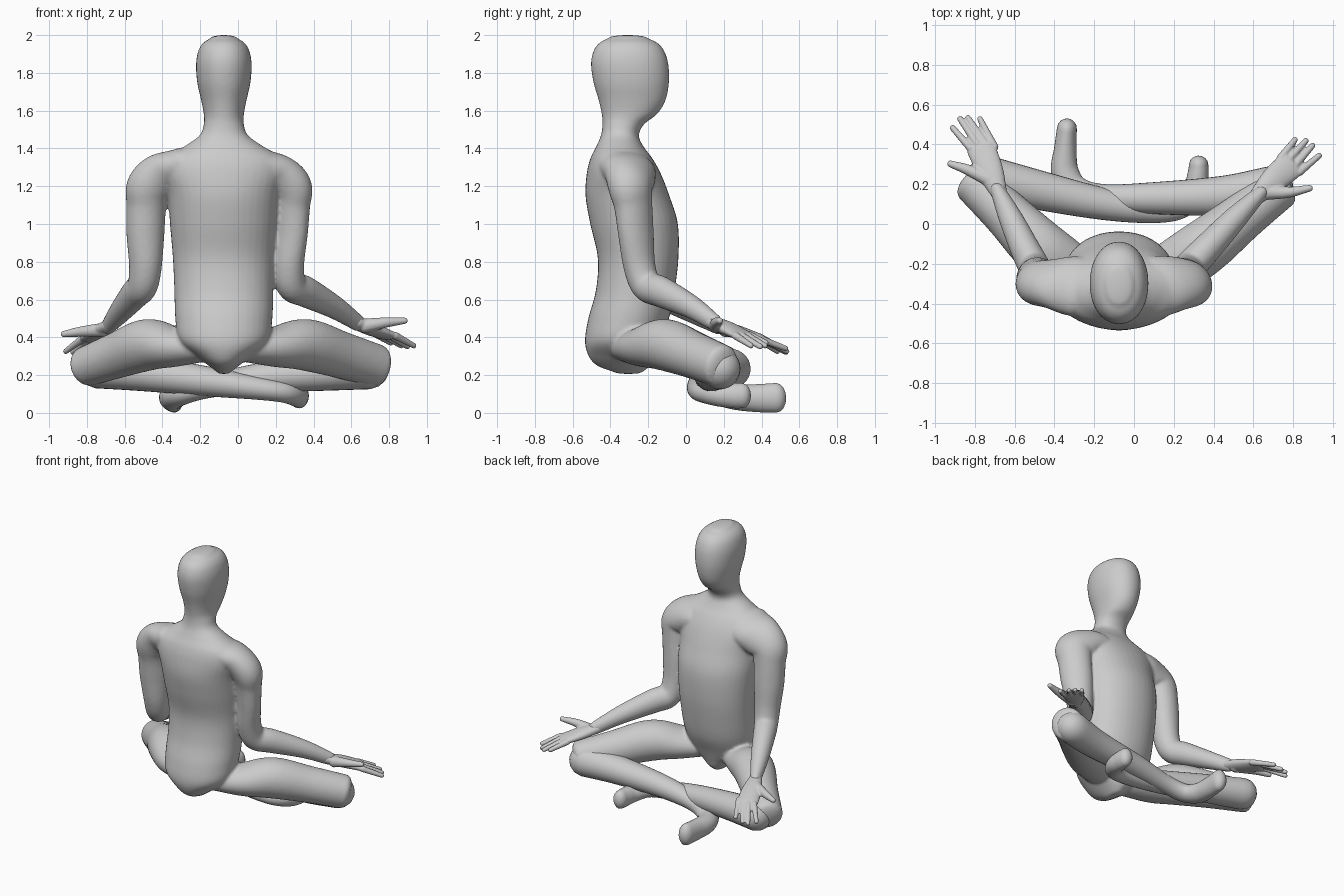
import bpy, math
from mathutils import Vector

SEG = 28


def spline(st, steps):
    """Catmull-Rom resampling of (x, y, z, a, b) stations."""
    vs = [Vector(s) for s in st]
    vs = [2 * vs[0] - vs[1]] + vs + [2 * vs[-1] - vs[-2]]
    out = []
    for i in range(1, len(vs) - 2):
        p0, p1, p2, p3 = vs[i - 1:i + 3]
        for k in range(steps):
            t = k / steps
            out.append(0.5 * (2 * p1 + (p2 - p0) * t + (2 * p0 - 5 * p1 + 4 * p2 - p3) * t * t
                              + (3 * p1 - p0 - 3 * p2 + p3) * t ** 3))
    return out + [vs[-2]]


def loft(name, st, n=(0, 0, 1), axis=None, cap=0.8, steps=6, seg=SEG, power=2.0):
    """Skin of elliptical rings: radius a lies along n, radius b across it."""
    pts = spline(st, steps)
    pos = [Vector(p[:3]) for p in pts]
    n = Vector(n)
    rings = []
    for i, p in enumerate(pts):
        t = Vector(axis) if axis else (pos[min(i + 1, len(pos) - 1)] - pos[max(i - 1, 0)]).normalized()
        rings.append((pos[i], t, p[3], p[4]))

    def dome(r, sign):
        c, t, a, b = r
        angs = [math.radians(d) for d in (25, 48, 68, 82)]
        return [(c + t * sign * math.sin(g) * cap * min(a, b), t, a * math.cos(g), b * math.cos(g)) for g in angs]
    rings = dome(rings[0], -1)[::-1] + rings + dome(rings[-1], 1)
    verts, faces = [], []
    for c, t, a, b in rings:
        side = t.cross(n).normalized()
        up = side.cross(t)
        for k in range(seg):
            g = 2 * math.pi * k / seg
            u, v = math.cos(g), math.sin(g)
            u = math.copysign(abs(u) ** (2 / power), u)
            v = math.copysign(abs(v) ** (2 / power), v)
            verts.append(c + up * a * u + side * b * v)
    for r in range(len(rings) - 1):
        for k in range(seg):
            j, m = r * seg, (k + 1) % seg
            faces.append((j + k, j + seg + k, j + seg + m, j + m))
    faces.append(tuple(range(seg)))
    faces.append(tuple(reversed(range(len(verts) - seg, len(verts)))))
    me = bpy.data.meshes.new(name)
    me.from_pydata([tuple(v) for v in verts], [], faces)
    for p in me.polygons:
        p.use_smooth = True
    ob = bpy.data.objects.new(name, me)
    bpy.context.collection.objects.link(ob)
    return ob


def fuse(name, obs, voxel, smooth):
    """Join overlapping parts into one continuous skin."""
    bpy.ops.object.select_all(action='DESELECT')
    for o in obs:
        o.select_set(True)
    bpy.context.view_layer.objects.active = obs[0]
    bpy.ops.object.join()
    ob = obs[0]
    ob.name = name
    r = ob.modifiers.new("skin", 'REMESH')
    r.mode, r.voxel_size, r.use_smooth_shade = 'VOXEL', voxel, True
    s = ob.modifiers.new("soften", 'SMOOTH')
    s.factor, s.iterations = 0.5, smooth


# torso, neck and head: (z, half width, back y, front y)
body = [(0.215, .035, -.38, -.23), (.25, .08, -.47, -.19), (.30, .145, -.515, -.17), (.38, .235, -.535, -.14),
        (.50, .257, -.517, -.09), (.65, .262, -.477, -.06), (.82, .27, -.467, -.04), (1.0, .285, -.507, -.043),
        (1.15, .295, -.532, -.088), (1.27, .325, -.525, -.135), (1.35, .305, -.505, -.18), (1.41, .21, -.475, -.225),
        (1.47, .127, -.45, -.25), (1.53, .106, -.442, -.22), (1.58, .106, -.446, -.155), (1.65, .119, -.461, -.11),
        (1.75, .141, -.49, -.09), (1.85, .147, -.503, -.094), (1.92, .134, -.488, -.117), (1.96, .108, -.457, -.153),
        (1.982, .073, -.415, -.20)]
parts = [loft("torso_and_head", [(-.075, (y0 + y1) / 2, z, (y1 - y0) / 2, w) for z, w, y0, y1 in body],
              n=(0, 1, 0), axis=(0, 0, 1), cap=0.25, seg=40, power=2.1)]

# sloping shoulders and arms with bent elbows
arms = {
    "right": ([(.11, -.315, 1.295, .16, .1), (.205, -.30, 1.26, .145, .105), (.275, -.295, 1.195, .128, .106),
               (.28, -.28, 1.1, .113, .09), (.275, -.265, .95, .107, .08),
               (.265, -.247, .78, .09, .08), (.285, -.21, .675, .08, .082), (.36, -.13, .64, .075, .082),
               (.51, .03, .56, .06, .062), (.64, .16, .472, .036, .044)], (.7, -.7, 0)),
    "left": ([(-.28, -.315, 1.295, .16, .1), (-.39, -.30, 1.26, .145, .105), (-.468, -.295, 1.195, .128, .108),
              (-.485, -.28, 1.1, .108, .1), (-.49, -.265, .95, .102, .095),
              (-.49, -.247, .78, .087, .088), (-.505, -.21, .675, .08, .082), (-.545, -.13, .63, .075, .08),
              (-.62, .03, .54, .06, .062), (-.69, .18, .455, .036, .044)], (.9, .43, 0)),
}
for side, (path, n) in arms.items():
    parts.append(loft(side + "_arm", path, n=n))

# thighs
parts.append(loft("right_thigh", [(.03, -.31, .345, .075, .11), (.2, -.22, .35, .108, .14), (.36, -.11, .36, .137, .14),
                                  (.55, .04, .305, .124, .12), (.735, .185, .247, .115, .108)], cap=0.4))
parts.append(loft("left_thigh", [(-.18, -.31, .345, .075, .11), (-.34, -.22, .35, .108, .14),
                                 (-.48, -.11, .36, .137, .14), (-.64, .05, .305, .122, .12),
                                 (-.805, .21, .245, .105, .108)], cap=0.45))
fuse("body_and_thighs", parts, 0.011, 4)

# hands: palm, four fingers and thumb
hands = {
    "right": dict(palm=[(.62, .14, .478, .034, .043), (.70, .22, .447, .036, .066), (.79, .30, .41, .025, .074)],
                  fingers=[((.735, .33, .415), (.81, .425, .37)), ((.775, .32, .41), (.865, .42, .355)),
                           ((.805, .29, .41), (.898, .395, .35)), ((.83, .26, .41), (.932, .345, .355))],
                  thumb=[(.67, .16, .46), (.78, .16, .478), (.885, .18, .488)]),
    "left": dict(palm=[(-.68, .16, .462, .034, .043), (-.72, .26, .432, .036, .066), (-.77, .385, .395, .025, .074)],
                 fingers=[((-.70, .385, .395), (-.775, .53, .34)), ((-.745, .40, .395), (-.835, .535, .325)),
                          ((-.787, .40, .395), (-.875, .53, .32)), ((-.82, .38, .395), (-.913, .485, .325))],
                 thumb=[(-.70, .21, .44), (-.83, .27, .43), (-.925, .303, .417)]),
}
for side, h in hands.items():
    obs = [loft(side + "_palm", h["palm"], cap=0.9, seg=20)]
    for i, (p, q) in enumerate(h["fingers"]):
        obs.append(loft(f"{side}_finger_{i + 1}", [(*p, .021, .021), (*q, .015, .015)], seg=12, steps=3))
    obs.append(loft(side + "_thumb", [(*p, r, r) for p, r in zip(h["thumb"], (.04, .028, .017))], seg=12))
    fuse(side + "_hand", obs, 0.006, 3)

# crossed shins running into the feet
loft("right_shin_and_foot", [(.69, .18, .235, .11, .11), (.45, .142, .213, .096, .1), (.1, .13, .183, .077, .08),
                             (-.15, .135, .14, .06, .065), (-.29, .17, .102, .058, .07), (-.347, .26, .083, .066, .07),
                             (-.345, .38, .078, .074, .056), (-.337, .48, .08, .078, .05)], cap=1.0)
loft("left_shin_and_foot", [(-.745, .235, .235, .105, .11), (-.5, .175, .21, .095, .1), (-.15, .1, .165, .078, .08),
                            (.1, .07, .13, .06, .065), (.24, .09, .11, .055, .06), (.305, .17, .095, .06, .06),
                            (.322, .25, .091, .066, .053), (.325, .30, .091, .066, .048)], cap=0.9)
